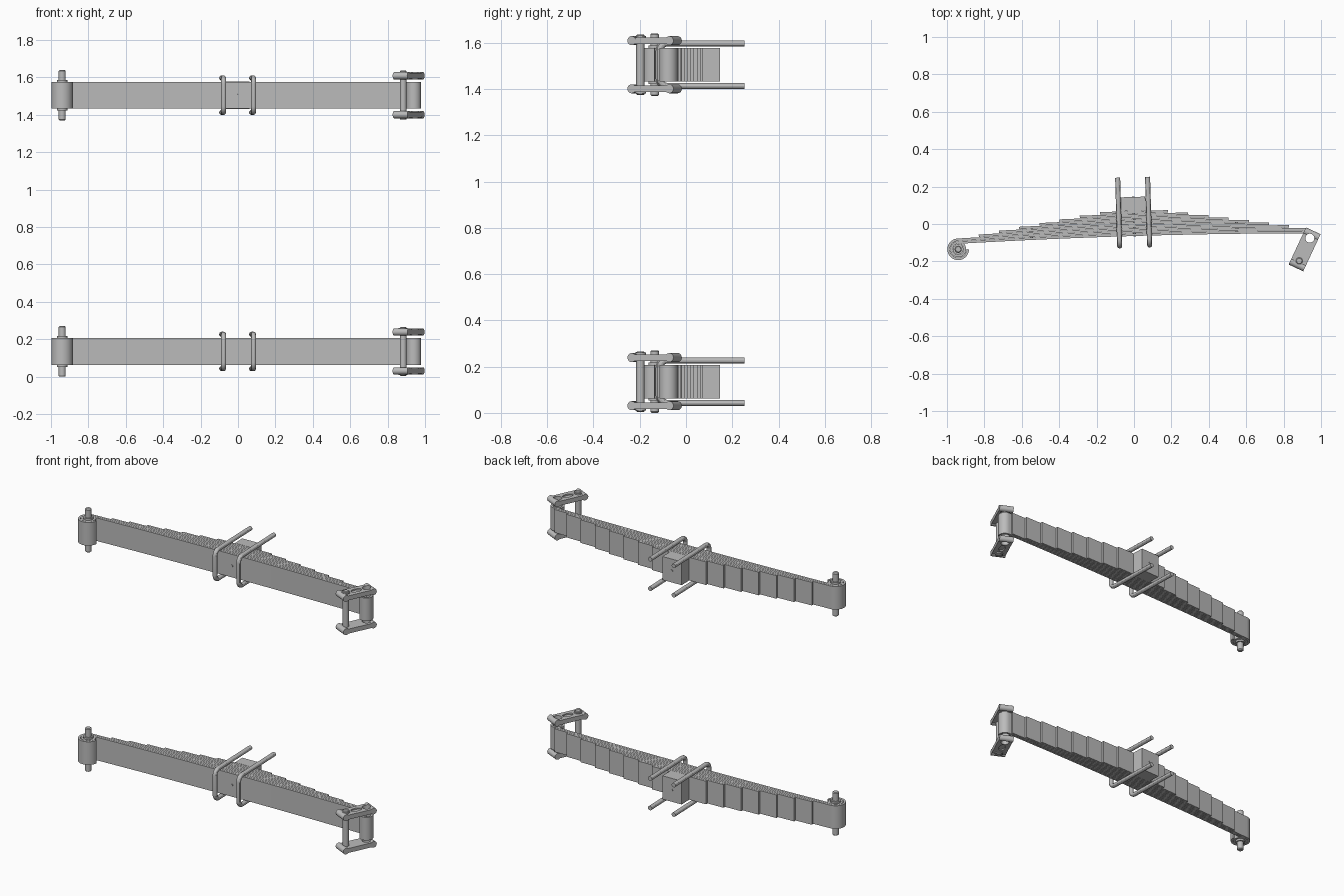
import bpy, bmesh, math
from mathutils import Matrix, Vector

if "Cube" in bpy.data.objects:
    bpy.data.objects.remove(bpy.data.objects["Cube"])

ZC, PITCH = 0.135, 1.37          # centre height of lower spring, spacing
W = 0.072                        # half width of the leaves
STEP, THICK = 0.015, 0.0135
TILT = math.atan(0.03)

steel = bpy.data.materials.new("grey steel")
steel.diffuse_color = (0.5, 0.5, 0.5, 1)
steel.use_nodes = True
steel.node_tree.nodes["Principled BSDF"].inputs["Base Color"].default_value = steel.diffuse_color
parts = []


def finish(ob, name, keep=True):
    ob.name = name
    ob.data.materials.clear()
    ob.data.materials.append(steel)
    bpy.ops.object.select_all(action='DESELECT')
    ob.select_set(True)
    bpy.context.view_layer.objects.active = ob
    if keep:
        bpy.ops.object.shade_smooth_by_angle(angle=math.radians(30))
        parts.append(ob)
    return ob


def from_bmesh(name, bm, keep=True):
    bmesh.ops.recalc_face_normals(bm, faces=bm.faces[:])
    me = bpy.data.meshes.new(name)
    bm.to_mesh(me)
    bm.free()
    ob = bpy.data.objects.new(name, me)
    bpy.context.collection.objects.link(ob)
    return finish(ob, name, keep)


def rod(name, loc, r, length, mat=Matrix(), segs=32, bevel=0.0, keep=True):
    bm = bmesh.new()
    bmesh.ops.create_cone(bm, cap_ends=True, segments=segs, radius1=r, radius2=r, depth=length)
    if bevel:
        rim = [e for e in bm.edges if abs(e.verts[0].co.z - e.verts[1].co.z) < 1e-5]
        bmesh.ops.bevel(bm, geom=rim, offset=bevel, segments=1, affect='EDGES')
    bm.transform(Matrix.Translation(loc) @ mat)
    return from_bmesh(name, bm, keep)


def box(name, loc, size, mat=Matrix(), keep=True):
    bm = bmesh.new()
    bmesh.ops.create_cube(bm, size=1)
    bm.transform(Matrix.Translation(loc) @ mat @ Matrix.Diagonal((*size, 1)))
    return from_bmesh(name, bm, keep)


def ribbon(name, pts, t):
    """Strip following pts in the xy plane, extruded across the leaf width."""
    bm = bmesh.new()
    rings = []
    for i, p in enumerate(pts):
        d = (pts[min(i + 1, len(pts) - 1)] - pts[max(i - 1, 0)]).normalized()
        n = Vector((-d.y, d.x)) * t / 2
        rings.append([bm.verts.new((*(p + n * s), ZC + z)) for s, z in
                      ((1, -W), (1, W), (-1, W), (-1, -W))])
    for a, b in zip(rings, rings[1:]):
        for j in range(4):
            bm.faces.new((a[j], a[(j + 1) % 4], b[(j + 1) % 4], b[j]))
    bm.faces.new(rings[0])
    bm.faces.new(rings[-1])
    return from_bmesh(name, bm)


def mid(x, k):
    return -0.0575 + STEP * k + 0.03 * x - 0.0152 * x * x


def arc(c, r, a0, a1, n=36):
    return [c + r * Vector((math.cos(a), math.sin(a))) for a in
            (math.radians(a0 + (a1 - a0) * i / n) for i in range(n + 1))]


def boolean(ob, other, op):
    m = ob.modifiers.new("cut", 'BOOLEAN')
    m.object, m.operation, m.solver = other, op, 'EXACT'
    bpy.context.view_layer.objects.active = ob
    bpy.ops.object.modifier_apply(modifier=m.name)
    bpy.data.objects.remove(other)


# leaves: two full length ones rolled into eyes, seven stepped ones
XE = 0.94
left = Vector((-XE, mid(-XE, 0) - 0.036))
right = Vector((XE, mid(XE, 0) - 0.033))
for k in range(9):
    half = XE if k < 2 else 0.83 - 0.108 * (k - 2)
    r_end = half if k != 1 else 0.925
    xs = [-half + (half + r_end) * i / 24 for i in range(25)]
    pts = [Vector((x, mid(x, k))) for x in xs]
    if k == 0:
        pts = arc(left, 0.036, 420, 90)[:-1] + pts + arc(right, 0.033, 90, -235)[1:]
    elif k == 1:
        pts = arc(left, 0.051, 360, 90)[:-1] + pts
    ribbon(f"leaf_{k + 1}", pts, THICK)

# left eye bushing and pin
rod("eye_bushing", (left.x, left.y, ZC), 0.028, 0.165)
rod("eye_pin", (left.x, left.y, ZC), 0.019, 0.27, bevel=0.005)

# centre spacer block, centre bolt and small rivets
turn = Matrix.Rotation(TILT, 4, 'Z')
along_y = Matrix.Rotation(math.pi / 2, 4, 'X')
box("spacer_block", (-0.004, 0.107, ZC), (0.13, 0.075, 0.146), turn)
rod("centre_bolt", (0, 0.04, ZC), 0.007, 0.215, turn @ along_y, 16)
for x in (-0.55, 0.55):
    rod("leaf_rivet", (x, mid(x, 2), ZC), 0.008, 0.052, turn @ along_y, 16)

# U-bolts around the stack
for x in (-0.08, 0.08):
    yb, zl, rb = -0.115, 0.092, 0.032
    prof = [(0.25, -zl)]
    prof += [(p.x, p.y) for p in arc(Vector((yb + rb, -zl + rb)), rb, 270, 180, 8)]
    prof += [(p.x, p.y) for p in arc(Vector((yb + rb, zl - rb)), rb, 180, 90, 8)]
    prof += [(0.25, zl)]
    cu = bpy.data.curves.new("u_bolt", 'CURVE')
    cu.dimensions = '3D'
    cu.bevel_depth, cu.bevel_resolution, cu.use_fill_caps = 0.0135, 4, True
    sp = cu.splines.new('POLY')
    sp.points.add(len(prof) - 1)
    for q, (y, z) in zip(sp.points, prof):
        v = turn @ Vector((x, y, 0))
        q.co = (v.x, v.y, ZC + z, 1)
    ob = bpy.data.objects.new("u_bolt", cu)
    bpy.context.collection.objects.link(ob)
    bpy.ops.object.select_all(action='DESELECT')
    ob.select_set(True)
    bpy.context.view_layer.objects.active = ob
    bpy.ops.object.convert(target='MESH')
    finish(bpy.context.view_layer.objects.active, "u_bolt")

# shackle: two plates with rolled ends, open upper hole, lower bolt
ang = Matrix.Rotation(math.radians(65), 4, 'Z')          # local x = plate length
u = Vector((math.cos(math.radians(65)), math.sin(math.radians(65)), 0))
base = Vector((right.x, right.y, ZC)) - u * 0.066
for s in (-1, 1):
    c = base + Vector((0, 0, 0.104 * s))
    plate = box("shackle_plate", c, (0.18, 0.086, 0.028), ang, keep=False)
    for e in (-1, 1):
        boolean(plate, rod("roll", c + u * 0.09 * e, 0.0195, 0.0862, ang @ along_y, keep=False), 'UNION')
    boolean(plate, rod("hole", c + u * 0.066, 0.024, 0.1, keep=False), 'DIFFERENCE')
    recess = Matrix.Diagonal((1.9, 1, 1, 1))
    boolean(plate, rod("recess", c + Vector((0, 0, 0.014 * s)), 0.018, 0.016, ang @ recess, keep=False), 'DIFFERENCE')
    finish(plate, "shackle_plate")
    rod("shackle_washer", base - u * 0.068 + Vector((0, 0, 0.121 * s)), 0.024, 0.008)
bolt = base - u * 0.068
rod("shackle_bolt", bolt, 0.018, 0.262, bevel=0.004)

# second spring above the first
for ob in list(parts):
    twin = ob.copy()
    twin.name = "upper_" + ob.name
    twin.location.z += PITCH
    bpy.context.collection.objects.link(twin)
